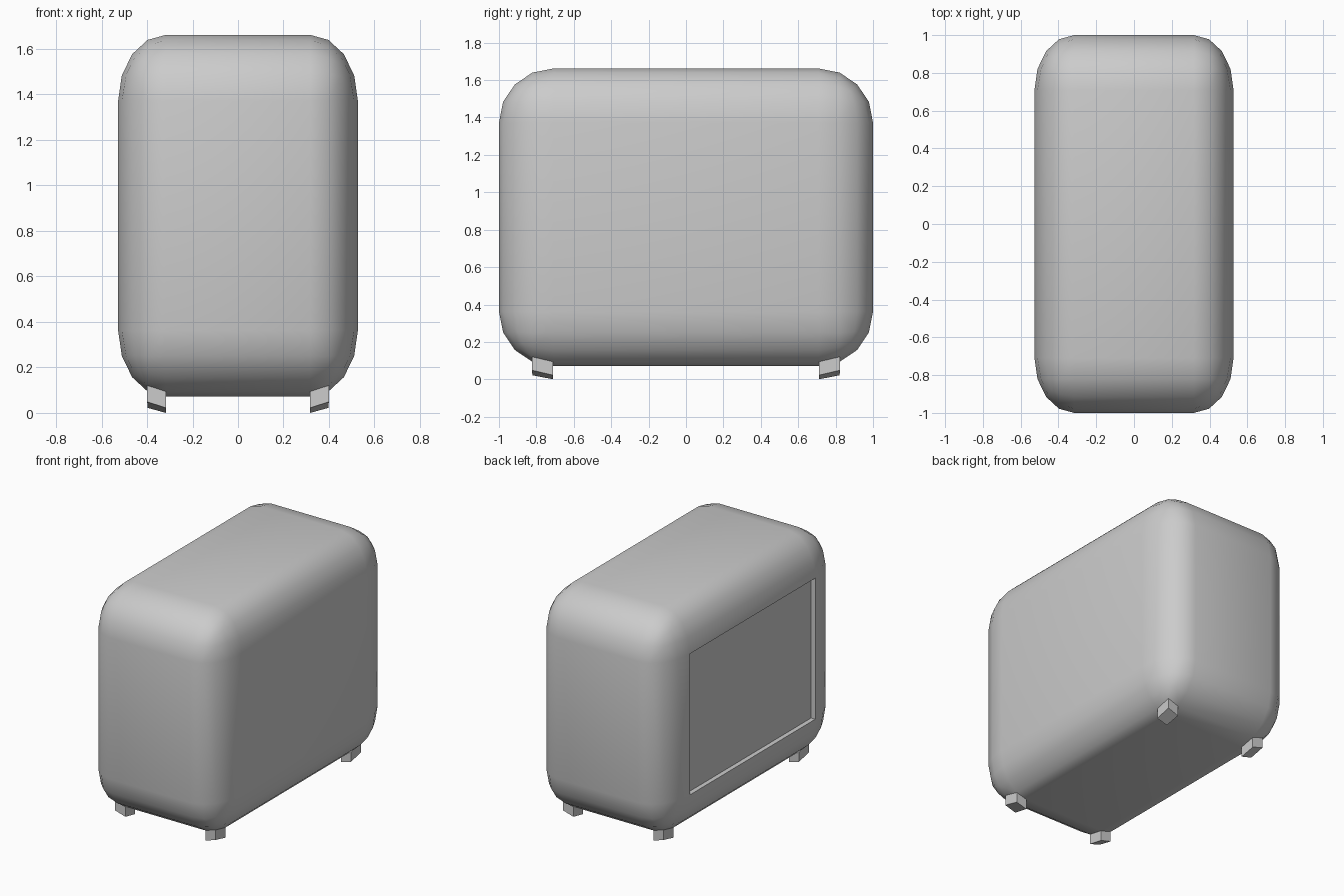
import bpy, bmesh, math
from mathutils import Vector

if "Cube" in bpy.data.objects:
    bpy.data.objects.remove(bpy.data.objects["Cube"])

HX, HY, HZ = 0.527, 1.0, 0.795     # half sizes of the case
ROUND = 0.29                       # rounding radius along y and z
SQUASH = 0.724                     # rounding is narrower along x
FOOT = 0.072                       # foot height

# Case: rounded box, bevelled evenly and then squashed along x
bm = bmesh.new()
bmesh.ops.create_cube(bm, size=2)
bmesh.ops.scale(bm, vec=(HX / SQUASH, HY, HZ), verts=bm.verts)
bmesh.ops.bevel(bm, geom=bm.edges[:], offset=ROUND, offset_type='OFFSET',
                segments=4, profile=0.5, affect='EDGES')
bmesh.ops.scale(bm, vec=(SQUASH, 1, 1), verts=bm.verts)
bmesh.ops.translate(bm, vec=(0, 0, FOOT + HZ), verts=bm.verts)
bm.normal_update()


def extrude(face, offset):
    """Push one face along an offset, leaving side walls."""
    new = bmesh.ops.extrude_face_region(bm, geom=[face])["geom"]
    verts = [g for g in new if isinstance(g, bmesh.types.BMVert)]
    bmesh.ops.translate(bm, vec=offset, verts=verts)
    if face.is_valid:
        bmesh.ops.delete(bm, geom=[face], context='FACES_ONLY')


# Feet: the lowest patch of each rounded bottom corner, pulled straight down
fx, fy = HX - ROUND * SQUASH, HY - ROUND
patches = []
for sx in (-1, 1):
    for sy in (-1, 1):
        corner = [f for f in bm.faces
                  if all(v.co.x * sx > fx - 0.005 and v.co.y * sy > fy - 0.005
                         for v in f.verts)]
        patches.append(min(corner, key=lambda f: f.calc_center_median().z))
side = min(bm.faces, key=lambda f: f.calc_center_median().x)
for patch in patches:
    extrude(patch, Vector((0, 0, -FOOT)))

# Recessed panel on the left side
extrude(side, Vector((0.033, 0, 0)))

bmesh.ops.recalc_face_normals(bm, faces=bm.faces)
mesh = bpy.data.meshes.new("case_with_feet")
bm.to_mesh(mesh)
bm.free()
case = bpy.data.objects.new("case_with_feet", mesh)
bpy.context.collection.objects.link(case)
bpy.context.view_layer.objects.active = case
case.select_set(True)
bpy.ops.object.shade_smooth_by_angle(angle=math.radians(35))
